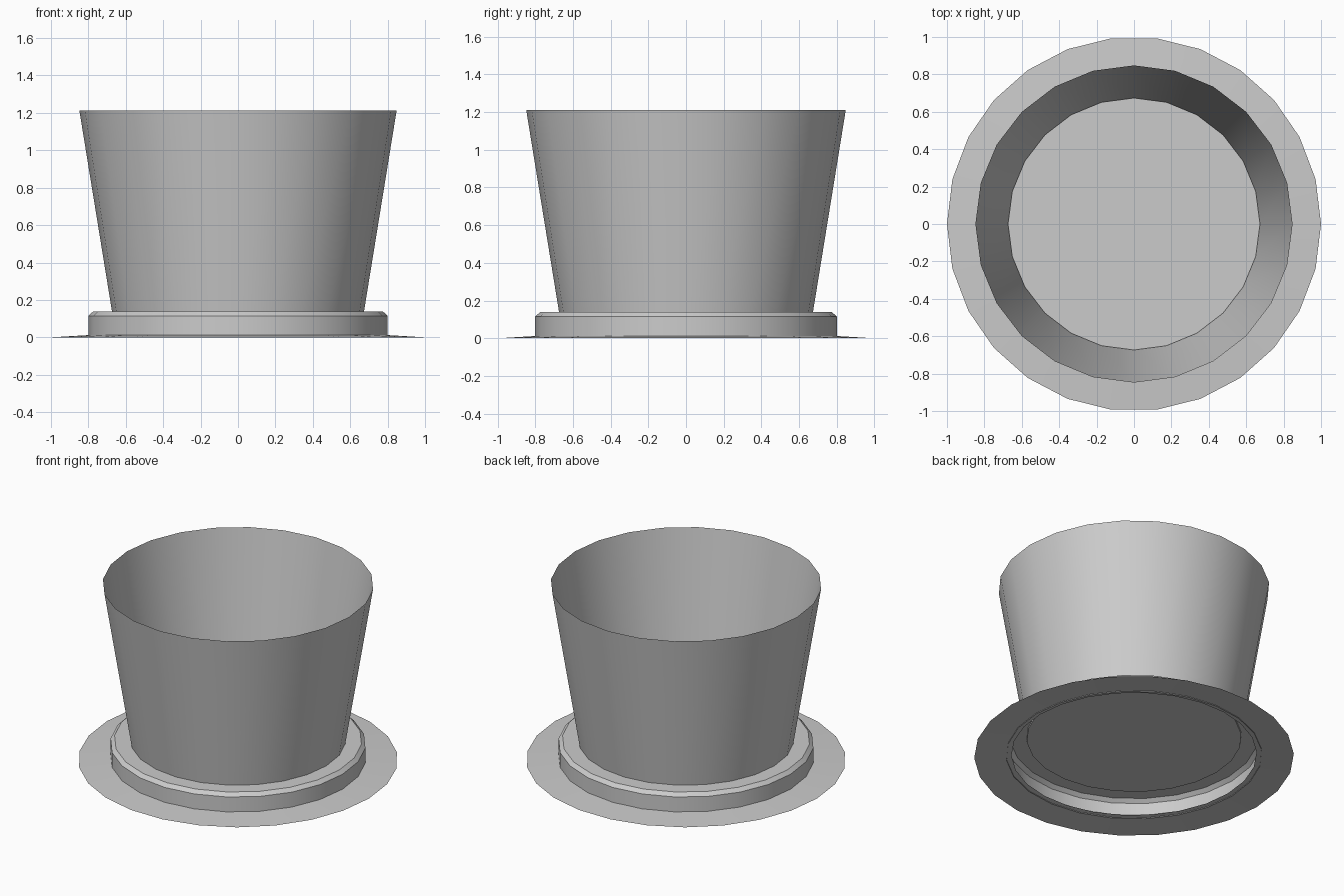
import bpy, bmesh
from math import cos, sin, tau, radians

if "Cube" in bpy.data.objects:
    bpy.data.objects.remove(bpy.data.objects["Cube"])


def lathe(name, profile, sides, cap_start=False):
    """Revolve (radius, z) points into an open shell, optionally closing the first ring."""
    bm = bmesh.new()
    rings = [[bm.verts.new((r * cos(tau * i / sides), r * sin(tau * i / sides), z))
              for i in range(sides)] for r, z in profile]
    for a, b in zip(rings, rings[1:]):
        for i in range(sides):
            j = (i + 1) % sides
            bm.faces.new((a[i], a[j], b[j], b[i]))
    if cap_start:
        bm.faces.new(rings[0][::-1])
    mesh = bpy.data.meshes.new(name)
    bm.to_mesh(mesh)
    bm.free()
    obj = bpy.data.objects.new(name, mesh)
    bpy.context.collection.objects.link(obj)
    bpy.ops.object.select_all(action='DESELECT')
    obj.select_set(True)
    bpy.context.view_layer.objects.active = obj
    bpy.ops.object.shade_smooth_by_angle(angle=radians(30))
    return obj


# Thin, faintly sloping brim with an open centre
lathe("brim", [(1.0, 0.0), (0.767, 0.014)], 26)

# Raised band with a chamfered upper edge and flat top ring
lathe("band", [(0.80, 0.006), (0.80, 0.115), (0.775, 0.138), (0.672, 0.138)], 24)

# Flared crown, open at the top with a flat floor
lathe("crown", [(0.672, 0.128), (0.848, 1.212)], 24, cap_start=True)
